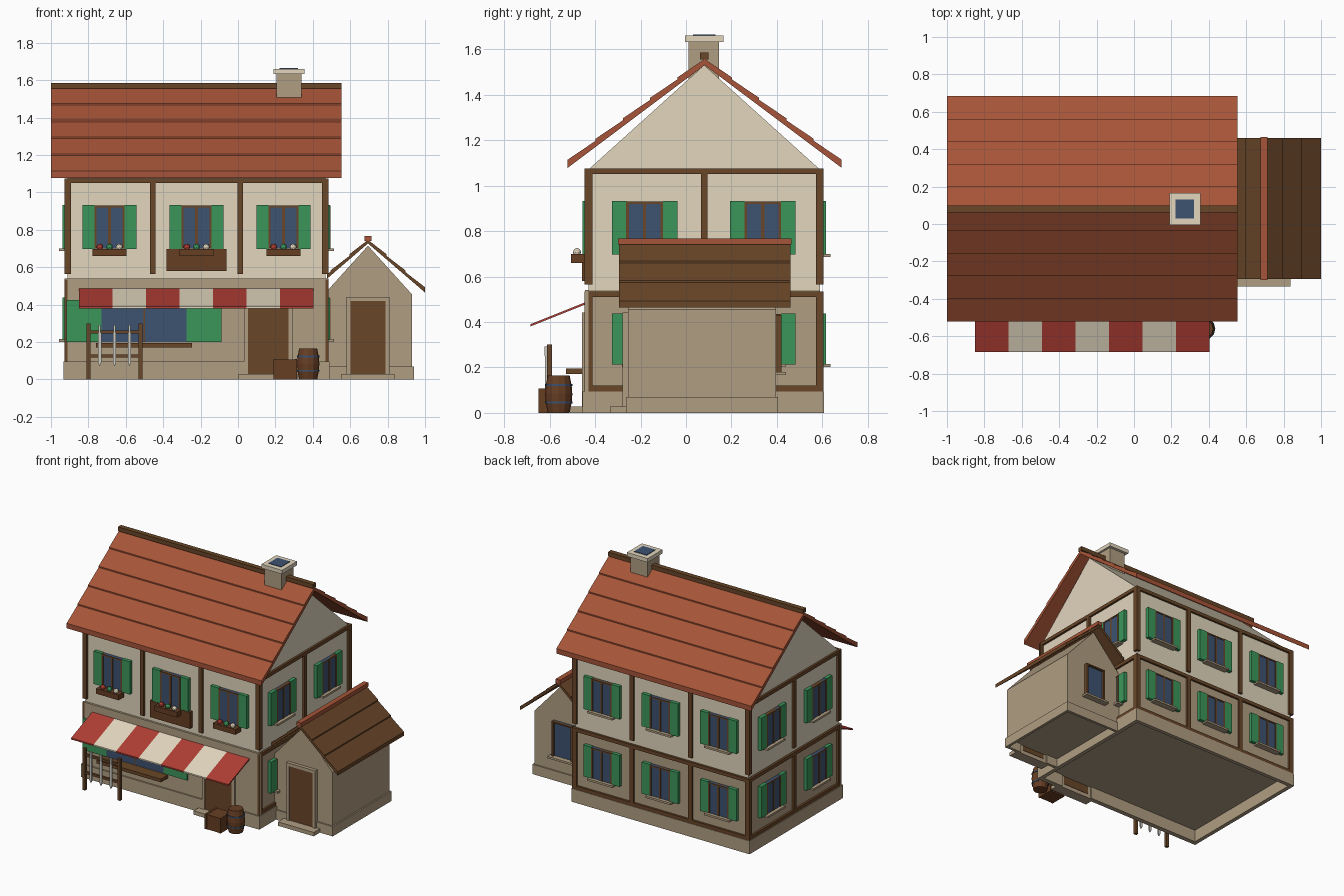
import bpy, bmesh
from math import cos, sin, tau

old = bpy.data.objects.get("Cube")
if old:
    bpy.data.objects.remove(old, do_unlink=True)


def material(name, code):
    rgb = [int(code[i:i + 2], 16) / 255 for i in (0, 2, 4)]
    rgb = [c / 12.92 if c < 0.04045 else ((c + 0.055) / 1.055) ** 2.4 for c in rgb]
    m = bpy.data.materials.new(name)
    m.use_nodes = True
    m.diffuse_color = (*rgb, 1)
    m.node_tree.nodes["Principled BSDF"].inputs["Base Color"].default_value = (*rgb, 1)
    return m


CREAM = material("cream plaster", "e2d6be")
STONE = material("tan stone", "b09d82")
WOOD = material("timber brown", "694628")
OAK = material("barrel oak", "673e23")
TILE = material("terracotta", "a65438")
GREEN = material("shutter green", "3b965b")
GLASS = material("slate blue glass", "3d5271")
RED = material("awning red", "af3d34")
STEEL = material("pale steel", "ccc9c0")


def finish(name, bm, mat):
    bmesh.ops.recalc_face_normals(bm, faces=bm.faces)
    mesh = bpy.data.meshes.new(name)
    bm.to_mesh(mesh)
    bm.free()
    mesh.materials.append(mat)
    obj = bpy.data.objects.new(name, mesh)
    bpy.context.scene.collection.objects.link(obj)
    return obj


def prism(name, profile, axis, a, b, mat):
    """Extrude a profile in (y, z) along x, or in (x, z) along y."""
    bm = bmesh.new()
    put = (lambda p, t: (t, p[0], p[1])) if axis == "x" else (lambda p, t: (p[0], t, p[1]))
    ends = [[bm.verts.new(put(p, t)) for p in profile] for t in (a, b)]
    bm.faces.new(ends[0])
    bm.faces.new(ends[1])
    n = len(profile)
    for i in range(n):
        j = (i + 1) % n
        bm.faces.new((ends[0][i], ends[0][j], ends[1][j], ends[1][i]))
    return finish(name, bm, mat)


def box(name, x, y, z, mat):
    return prism(name, [(x[0], z[0]), (x[1], z[0]), (x[1], z[1]), (x[0], z[1])], "y", y[0], y[1], mat)


def lathe(name, centre, profile, mat, sides=12):
    bm = bmesh.new()
    rings = [[bm.verts.new((centre[0] + r * cos(tau * i / sides), centre[1] + r * sin(tau * i / sides), z))
              for i in range(sides)] for r, z in profile]
    bm.faces.new(rings[0])
    bm.faces.new(rings[-1])
    for low, high in zip(rings, rings[1:]):
        for i in range(sides):
            j = (i + 1) % sides
            bm.faces.new((low[i], low[j], high[j], high[i]))
    return finish(name, bm, mat)


# House centre, wall half sizes, and wall mappings from (along, outward) to (x, y)
CX, CY, HX, HY = -0.222, 0.08, 0.69, 0.51
WALLS = {
    "front": lambda u, d: (u, CY - HY - d),
    "back": lambda u, d: (u, CY + HY + d),
    "right": lambda u, d: (CX + HX + d, u),
    "left": lambda u, d: (CX - HX - d, u),
    "shed_front": lambda u, d: (u, -0.255 - d),
    "shed_back": lambda u, d: (u, 0.395 + d),
    "shed_right": lambda u, d: (0.93 + d, u),
}


def panel(name, wall, u, d, z, mat):
    (x0, y0), (x1, y1) = WALLS[wall](u[0], d[0]), WALLS[wall](u[1], d[1])
    return box(f"{wall}_{name}", sorted((x0, x1)), sorted((y0, y1)), z, mat)


def window(wall, c, z0, z1, sill=True, shutters=True):
    half = 0.08
    panel("window_pane", wall, (c - half, c + half), (0, 0.022 if shutters else 0.01), (z0, z1), GLASS)
    for s in (-1, 1):
        edge = c + s * (half - 0.005)
        panel("window_jamb", wall, (edge - 0.006, edge + 0.006), (0, 0.026), (z0, z1), WOOD)
        if shutters:
            u = sorted((c + s * half, c + s * (half + 0.064)))
            panel("shutter", wall, u, (0, 0.025), (z0 - 0.003, z1 + 0.003), GREEN)
    if shutters:
        panel("window_mullion", wall, (c - 0.007, c + 0.007), (0, 0.026), (z0, z1), WOOD)
    panel("window_lintel", wall, (c - half, c + half), (0, 0.026), (z1 - 0.01, z1), WOOD)
    if sill:
        panel("window_sill", wall, (c - 0.1, c + 0.1), (0, 0.046), (z0 - 0.014, z0), STONE)


def door(wall, c, half, z1, depth):
    """Door, stone surround and step; depth is how far the surround stands out."""
    panel("door", wall, (c - half, c + half), (0, depth - 0.004), (0.03, z1), WOOD)
    for s in (-1, 1):
        u = sorted((c + s * half, c + s * (half + 0.022)))
        panel("door_jamb", wall, u, (0, depth), (0, z1 + 0.022), STONE)
    panel("door_head", wall, (c - half, c + half), (0, depth), (z1, z1 + 0.022), STONE)
    panel("door_step", wall, (c - half - 0.05, c + half + 0.05), (0, 0.08), (0, 0.028), STONE)


def shingles(name, axis, centre, side, edges, top, slope, thick, a, b, mat):
    """Roof rows from eave to ridge, each lip standing slightly over the row below."""
    for out, inn in zip(edges, edges[1:]):
        zo, zi = top - slope * out, top - slope * inn
        p, q = centre + side * out, centre + side * inn
        prism(name, [(p, zo), (q, zi - 0.009), (q, zi - thick), (p, zo - thick)], axis, a, b, mat)


# House shell, raised on a hollow plinth that leaves the doorway open
X, Y = (CX - HX, CX + HX), (CY - HY, CY + HY)
box("ground_floor", X, Y, (0.09, 0.54), STONE)
box("upper_floor", X, Y, (0.54, 1.07), CREAM)
prism("gable", [(Y[0], 1.07), (Y[1], 1.07), (CY, 1.53)], "x", *X, CREAM)
box("shop_front", (CX - 0.706, CX + 0.706), (CY - 0.525, CY - HY), (0.09, 0.54), STONE)
PX = (CX - 0.71, CX + 0.71)
panel("plinth", "front", (PX[0], 0.032), (-0.01, 0.025), (0, 0.095), STONE)
panel("plinth", "front", (0.292, PX[1]), (-0.01, 0.025), (0, 0.095), STONE)
panel("plinth", "back", PX, (-0.01, 0.018), (0, 0.095), STONE)
for wall in ("left", "right"):
    panel("plinth", wall, Y, (-0.01, 0.02), (0, 0.095), STONE)

# Timber frame
for wall, mid, h in (("front", CX, 0.706), ("back", CX, 0.706), ("left", CY, 0.526), ("right", CY, 0.526)):
    ends = (mid - h, mid + h)
    panel("top_beam", wall, ends, (0, 0.015), (1.05, 1.075), WOOD)
    posts = [(mid - h + 0.017, 0.017), (mid + h - 0.017, 0.017)]
    posts += [(mid, 0.015)] if h < 0.6 else [(mid - 0.233, 0.015), (mid + 0.233, 0.015)]
    for u, r in posts:
        panel("upper_post", wall, (u - r, u + r), (0, 0.015), (0.565, 1.06), WOOD)
        if wall != "front":
            panel("lower_post", wall, (u - r, u + r), (0, 0.015), (0.09, 0.535), WOOD)
    if wall != "front":
        panel("middle_beam", wall, ends, (0, 0.015), (0.51, 0.535), WOOD)
        panel("sole_beam", wall, ends, (0, 0.015), (0.095, 0.12), WOOD)

# Windows, flower boxes and flowers
for c in (CX - 0.465, CX, CX + 0.465):
    window("front", c, 0.70, 0.93, sill=False)
    window("back", c, 0.70, 0.93)
    window("back", c, 0.215, 0.435)
    panel("flower_box", "front", (c - 0.09, c + 0.09), (0.012, 0.075), (0.66, 0.698), OAK)
    for off, mat in ((-0.052, RED), (0, GREEN), (0.052, CREAM)):
        bm = bmesh.new()
        bmesh.ops.create_icosphere(bm, subdivisions=2, radius=0.018)
        bmesh.ops.translate(bm, verts=bm.verts, vec=(c + off, -0.48, 0.707))
        finish("flower", bm, mat)
for wall in ("left", "right"):
    for c in (CY - 0.262, CY + 0.258):
        window(wall, c, 0.70, 0.93)
        window(wall, c, 0.215, 0.435)
panel("sign_board", "front", (CX - 0.16, CX + 0.16), (0, 0.028), (0.58, 0.698), OAK)

# Shop window, counter and door
panel("shop_pane", "front", (-0.73, -0.275), (0.01, 0.022), (0.20, 0.42), GLASS)
panel("shop_mullion", "front", (-0.506, -0.498), (0.01, 0.026), (0.20, 0.42), WOOD)
for u in ((-0.918, -0.73), (-0.275, -0.087)):
    panel("shop_shutter", "front", u, (0.01, 0.026), (0.20, 0.425), GREEN)
panel("shop_counter", "front", (-0.76, -0.245), (0, 0.097), (0.172, 0.195), WOOD)
door("front", 0.162, 0.108, 0.42, 0.027)

# Striped awning
w = 1.253 / 7
for i in range(7):
    prism("awning_stripe", [(-0.685, 0.38), (-0.43, 0.482), (-0.43, 0.492), (-0.685, 0.39)], "x",
          -0.85 + i * w, -0.85 + (i + 1) * w, CREAM if i % 2 else RED)

# Main roof and chimney
for side in (-1, 1):
    shingles("roof_row", "x", CY + 0.002, side, [0.603, 0.48, 0.36, 0.24, 0.12, 0],
             1.566, 0.75, 0.036, -1, 0.553, TILE)
box("ridge_beam", (-1, 0.553), (CY - 0.018, CY + 0.018), (1.555, 1.585), WOOD)
box("chimney_stack", (0.205, 0.34), (0.01, 0.145), (1.4, 1.64), STONE)
box("chimney_cap", (0.19, 0.355), (-0.005, 0.165), (1.632, 1.66), CREAM)
box("chimney_flue", (0.223, 0.322), (0.03, 0.13), (1.655, 1.664), GLASS)

# Side shed, also raised on a hollow plinth
SX = 0.695
prism("shed_walls", [(0.46, 0.065), (0.93, 0.065), (0.93, 0.455), (SX, 0.715), (0.46, 0.455)],
      "y", -0.255, 0.395, STONE)
for u in ((0.488, SX - 0.115), (SX + 0.115, 0.94)):
    panel("plinth", "shed_front", u, (-0.01, 0.01), (0, 0.07), STONE)
panel("plinth", "shed_back", (0.488, 0.94), (-0.01, 0.01), (0, 0.07), STONE)
panel("plinth", "shed_right", (-0.255, 0.395), (-0.01, 0.01), (0, 0.07), STONE)
for side, eave in ((1, 0.305), (-1, 0.22)):
    shingles("shed_roof_row", "y", SX, side, [eave, 0.2, 0.1, 0], 0.755, 0.86, 0.028, -0.295, 0.46, WOOD)
box("shed_ridge", (SX - 0.018, SX + 0.018), (-0.3, 0.465), (0.74, 0.768), TILE)
door("shed_front", SX, 0.093, 0.42, 0.024)
window("shed_back", SX, 0.18, 0.43, shutters=False)

# Blade rack
for x in (-0.8, -0.522):
    box("rack_post", (x - 0.011, x + 0.011), (-0.612, -0.59), (0, 0.3), WOOD)
for z in (0.118, 0.245):
    box("rack_rail", (-0.81, -0.511), (-0.608, -0.592), (z, z + 0.016), WOOD)
for x in (-0.74, -0.66, -0.58):
    prism("blade", [(x, 0.07), (x + 0.009, 0.09), (x + 0.009, 0.25), (x - 0.009, 0.25), (x - 0.009, 0.09)],
          "y", -0.62, -0.61, STEEL)
    box("blade_grip", (x - 0.006, x + 0.006), (-0.623, -0.609), (0.25, 0.292), STEEL)

# Crate and barrel
box("crate", (0.192, 0.312), (-0.645, -0.525), (0, 0.106), OAK)
for x in (0.189, 0.301):
    box("crate_batten", (x, x + 0.014), (-0.649, -0.521), (0, 0.108), OAK)
BC = (0.375, -0.56)
lathe("barrel", BC, [(0.048, 0), (0.057, 0.045), (0.06, 0.083), (0.057, 0.12), (0.048, 0.165)], OAK)
for z in (0.042, 0.118):
    lathe("barrel_hoop", BC, [(0.06, z), (0.06, z + 0.009)], GLASS)
